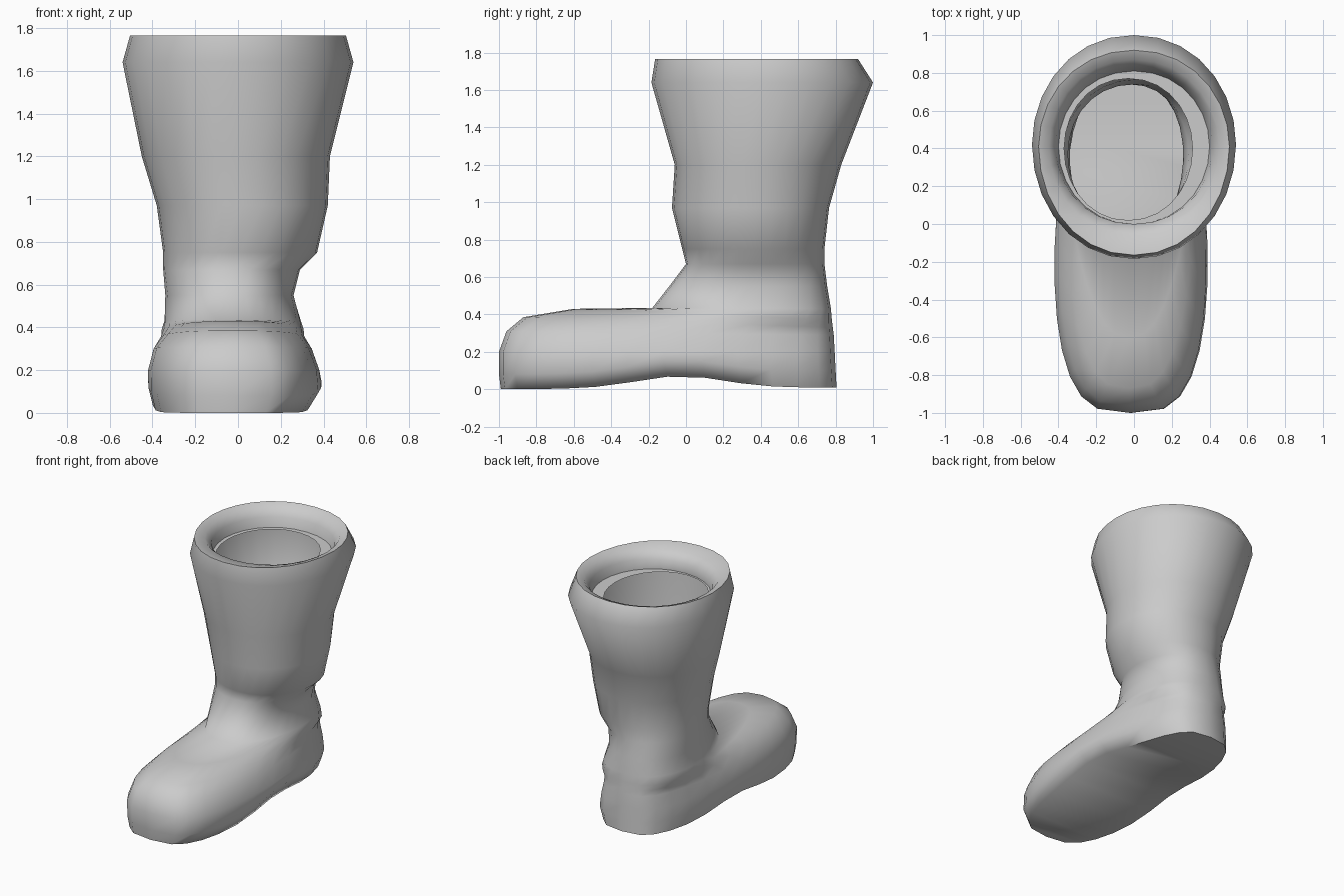
import bpy, bmesh, math

N = 28  # points per ring


def lerp(a, b, t):
    return a + (b - a) * t


def ring(bm, z_front, z_back, front, back, w_front, w_back, cx, power, yc):
    """Closed egg-shaped outline, starting at the front; height may tilt."""
    verts = []
    for i in range(N):
        a = 2 * math.pi * i / N
        s, c = math.sin(a), -math.cos(a)
        y = yc + c * ((yc - front) if c < 0 else (back - yc))
        t = (c + 1) / 2
        x = cx + math.copysign(abs(s) ** power, s) * lerp(w_front, w_back, t)
        z = lerp(z_front, z_back, t)
        # raised arch under the instep
        if z < 0.15:
            z += 0.065 * math.exp(-((y + 0.03) / 0.33) ** 2)
        verts.append(bm.verts.new((x, y, z)))
    return verts


def cap(bm, r):
    """Close a ring with strips running left to right."""
    h = N // 2
    bm.faces.new((r[0], r[1], r[-1]))
    for i in range(1, h - 1):
        bm.faces.new((r[i], r[i + 1], r[N - i - 1], r[N - i]))
    bm.faces.new((r[h - 1], r[h], r[h + 1]))


def loft(name, sections):
    """Skin the rings from the sole upward, closed below and open above."""
    bm = bmesh.new()
    rings = [ring(bm, *s) for s in sections]
    for lo, hi in zip(rings, rings[1:]):
        for i in range(N):
            j = (i + 1) % N
            bm.faces.new((lo[i], lo[j], hi[j], hi[i]))
    cap(bm, rings[0])
    bmesh.ops.recalc_face_normals(bm, faces=bm.faces)
    mesh = bpy.data.meshes.new(name)
    bm.to_mesh(mesh)
    bm.free()
    obj = bpy.data.objects.new(name, mesh)
    bpy.context.collection.objects.link(obj)
    bpy.context.view_layer.objects.active = obj
    obj.select_set(True)
    bpy.ops.object.shade_smooth_by_angle(angle=math.radians(65))
    obj.select_set(False)
    return obj


# z front, z back, front y, back y, front half width, back half width,
# centre x, roundness, centre y
foot = [
    (0.00, 0.01, -0.99, 0.805, 0.39, 0.35, -0.03, 0.6, -0.1),
    (0.08, 0.10, -1.00, 0.80, 0.43, 0.38, -0.015, 0.6, -0.12),
    (0.20, 0.20, -1.00, 0.795, 0.43, 0.37, -0.02, 0.6, -0.12),
    (0.31, 0.29, -0.96, 0.79, 0.39, 0.35, -0.025, 0.62, -0.08),
    (0.385, 0.33, -0.87, 0.785, 0.31, 0.36, -0.025, 0.68, 0.0),
    (0.43, 0.37, -0.60, 0.78, 0.24, 0.40, -0.025, 0.75, 0.15),
]
ankle = [
    (0.435, 0.43, -0.18, 0.775, 0.27, 0.36, -0.025, 0.8, 0.28),
    (0.55, 0.55, -0.09, 0.755, 0.28, 0.32, -0.04, 0.85, 0.33),
    (0.67, 0.67, 0.00, 0.74, 0.32, 0.32, -0.03, 0.9, 0.37),
]
shaft = [
    (0.75, 0.75, -0.02, 0.74, 0.36, 0.36, 0.01, 0.9, 0.37),
    (0.97, 0.97, -0.075, 0.765, 0.40, 0.40, 0.02, 0.95, 0.37),
    (1.20, 1.20, -0.06, 0.83, 0.44, 0.44, -0.01, 0.95, 0.38),
    (1.64, 1.64, -0.185, 1.00, 0.54, 0.54, 0.00, 0.95, 0.42),
]
# rolled rim folding inward to an open lip
rim = [
    (1.765, 1.765, -0.165, 0.92, 0.505, 0.505, 0.00, 0.95, 0.41),
    (1.745, 1.745, -0.06, 0.87, 0.45, 0.45, 0.00, 0.95, 0.41),
    (1.69, 1.69, 0.00, 0.83, 0.415, 0.415, 0.00, 0.95, 0.41),
    (1.62, 1.62, 0.00, 0.81, 0.40, 0.40, 0.00, 0.95, 0.41),
    (1.62, 1.62, 0.02, 0.77, 0.34, 0.34, -0.03, 0.95, 0.40),
]
loft("boot", foot + ankle + shaft + rim)
